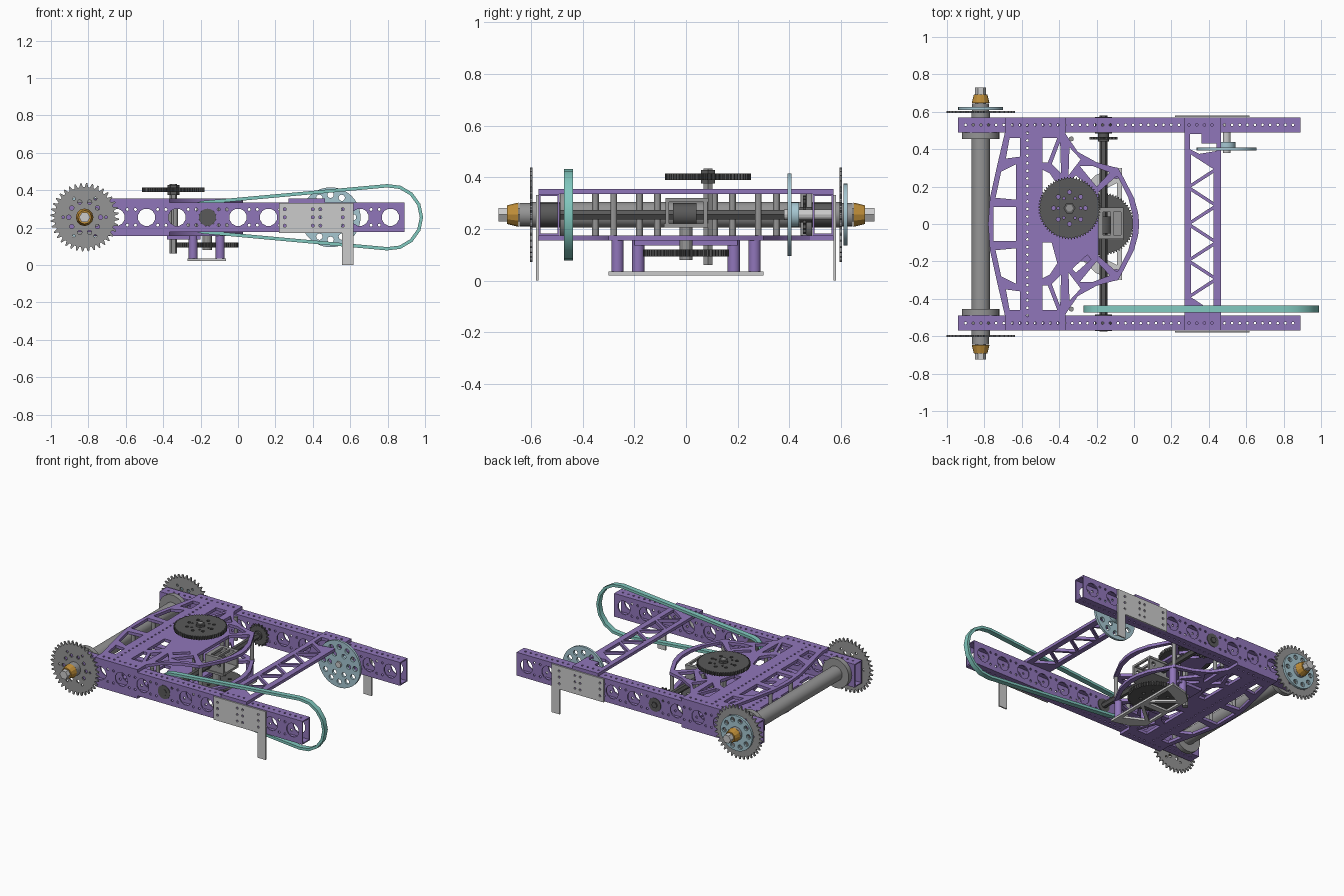
import bpy, bmesh
from math import sin, cos, pi, radians
from mathutils import Matrix

if "Cube" in bpy.data.objects:
    bpy.data.objects.remove(bpy.data.objects["Cube"])

def material(name, rgb):
    m = bpy.data.materials.new(name)
    m.diffuse_color = (*rgb, 1)
    m.use_nodes = True
    m.node_tree.nodes["Principled BSDF"].inputs["Base Color"].default_value = m.diffuse_color
    return m

PURPLE = material("purple", (0.28, 0.18, 0.49))
TEAL = material("teal", (0.22, 0.58, 0.52))
BLUE = material("light_blue", (0.38, 0.57, 0.64))
GOLD = material("gold", (0.52, 0.27, 0.04))
DARK = material("dark_grey", (0.10, 0.10, 0.10))
GREY = material("grey", (0.30, 0.30, 0.30))

def ring(x, y, r, n=24, a0=0.0):
    return [(x + r * cos(a0 + 2 * pi * i / n), y + r * sin(a0 + 2 * pi * i / n)) for i in range(n)]

def rect(x0, x1, y0, y1):
    return [(x0, y0), (x1, y0), (x1, y1), (x0, y1)]

def flip(loop):
    return [(x, -y) for x, y in loop]

def ring_of_holes(x, y, dist, r, count, n=10, a0=0.0):
    return [ring(px, py, r, n) for px, py in ring(x, y, dist, count, a0)]

def slab(name, loops, lo, hi, axis='z', mat=None):
    """First loop is the outline, the others are holes; extruded from lo to hi along the axis."""
    cu = bpy.data.curves.new(name, 'CURVE')
    cu.dimensions, cu.fill_mode, cu.extrude = '2D', 'BOTH', (hi - lo) / 2
    for loop in loops:
        sp = cu.splines.new('POLY')
        sp.points.add(len(loop) - 1)
        for p, (x, y) in zip(sp.points, loop):
            p.co = (x, y, 0, 1)
        sp.use_cyclic_u = True
    tmp = bpy.data.objects.new("tmp", cu)
    bpy.context.collection.objects.link(tmp)
    bpy.context.view_layer.update()
    dg = bpy.context.evaluated_depsgraph_get()
    me = bpy.data.meshes.new_from_object(tmp.evaluated_get(dg))
    bpy.data.objects.remove(tmp)
    mid = (lo + hi) / 2
    if axis == 'z':
        me.transform(Matrix.Translation((0, 0, mid)))
    else:
        me.transform(Matrix.Translation((0, mid, 0)) @ Matrix.Rotation(pi / 2, 4, 'X'))
    bm = bmesh.new()
    bm.from_mesh(me)
    bmesh.ops.remove_doubles(bm, verts=bm.verts, dist=1e-5)
    bmesh.ops.recalc_face_normals(bm, faces=bm.faces)
    bm.to_mesh(me)
    bm.free()
    me.name = name
    me.materials.clear()
    if mat:
        me.materials.append(mat)
    ob = bpy.data.objects.new(name, me)
    bpy.context.collection.objects.link(ob)
    return ob

def gear(name, x, y, r, teeth, depth, lo, hi, axis, mat, holes=()):
    pts = []
    for i in range(teeth):
        for f, rr in ((0, r - depth), (0.3, r - depth), (0.55, r), (0.75, r)):
            a = 2 * pi * (i + f) / teeth
            pts.append((x + rr * cos(a), y + rr * sin(a)))
    return slab(name, [pts, *holes], lo, hi, axis, mat)

ZC, AX, SX, P = 0.255, -0.82, -0.163, 0.163   # axle height, drive axle x, cross shaft x, hole pitch

# Side rails: hollow tubes with round windows and bolt holes
web = [rect(-0.94, 0.89, 0.175, 0.335)]
for k in range(-5, 6):
    web.append(ring(k * P, ZC, 0.047, 12, pi / 12))
    if k < 5:
        web += [ring((k + 0.5) * P + dx, ZC + dz, 0.008, 8) for dx in (-0.022, 0.022) for dz in (-0.042, 0.042)]
for s, side in ((-1, "front"), (1, "back")):
    for a, w in ((0.49, "inner"), (0.562, "outer")):
        slab(f"{side}_rail_{w}_web", web, *sorted((s * a, s * (a + 0.008))), 'y', PURPLE)
    flange = [rect(-0.94, 0.89, *sorted((s * 0.498, s * 0.562)))]
    flange += [ring(-0.9 + 0.0407 * i, s * 0.53, 0.007, 8) for i in range(44)]
    for z, w in ((0.175, "bottom"), (0.327, "top")):
        slab(f"{side}_rail_{w}_flange", flange, z, z + 0.008, 'z', PURPLE)

# Large pierced gusset plates, top and bottom
half = [(-0.78, 0), (-0.77, 0.14), (-0.73, 0.32), (-0.69, 0.49), (-0.69, 0.57), (-0.365, 0.57),
        (-0.365, 0.48), (-0.30, 0.385), (-0.20, 0.33), (-0.11, 0.305), (-0.085, 0.30),
        (-0.06, 0.255), (0.0, 0.14), (0.022, 0.06), (0.028, 0)]
outline = half + flip(half[1:-1])[::-1]
cuts = [[(-0.665, 0.46), (-0.61, 0.46), (-0.61, 0.36), (-0.685, 0.35)],
        [(-0.71, 0.28), (-0.63, 0.32), (-0.63, 0.13), (-0.74, 0.14)],
        [(-0.49, 0.46), (-0.41, 0.46), (-0.46, 0.33), (-0.49, 0.33)],
        [(-0.395, 0.44), (-0.44, 0.32), (-0.39, 0.27)],
        [(-0.345, 0.41), (-0.285, 0.345), (-0.35, 0.26)],
        [(-0.29, 0.31), (-0.22, 0.31), (-0.13, 0.275), (-0.20, 0.2)],
        [(-0.49, 0.29), (-0.45, 0.27), (-0.41, 0.21), (-0.44, 0.1), (-0.49, 0.1)],
        [(-0.33, 0.24), (-0.31, 0.26), (-0.23, 0.19), (-0.25, 0.165)]]
gusset = [outline] + cuts + [flip(c) for c in cuts]
gusset.append([(-0.75, 0.09), (-0.63, 0.09), (-0.63, -0.09), (-0.75, -0.09)])
motor_side = [(-0.19, 0.17), (-0.10, 0.25), (-0.085, 0.25), (-0.03, 0.14), (-0.008, 0.05)]
gusset.append(motor_side + flip(motor_side)[::-1])
gusset += [ring(-0.57, -0.53 + 0.0407 * i, 0.007, 8) for i in range(27)]
gusset += [ring(-0.65 + 0.0407 * i, s * 0.53, 0.007, 8) for i in (0, 1, 3, 4, 5, 6) for s in (-1, 1)]
slab("top_gusset_plate", gusset, 0.335, 0.355, 'z', PURPLE)
slab("bottom_gusset_plate", gusset, 0.155, 0.175, 'z', PURPLE)
slab("lower_gear_plate", [rect(-0.38, -0.20, -0.2, 0.2), ring(-0.345, 0.085, 0.025)], 0.135, 0.155, 'z', PURPLE)

# Standoffs between the gusset plates
for x, y in ((-0.09, 0.28), (-0.21, 0.18), (-0.335, 0.455), (-0.365, 0.35), (-0.72, 0.11)):
    for s in (-1, 1):
        slab("plate_standoff", [ring(x, s * y, 0.013, 12)], 0.175, 0.335, 'z', GREY)

# Crossbar: zigzag truss plate on top of the rails
truss = [rect(0.27, 0.465, -0.57, 0.57)]
y = -0.47
for i in range(8):
    a, b = (0.305, 0.425) if i % 2 else (0.425, 0.305)
    truss.append([(a, y), (a, y + 0.155), (b, y + 0.078)])
    y += 0.098
truss.append([(0.30, 0.40), (0.30, 0.48), (0.36, 0.48), (0.36, 0.43), (0.44, 0.43), (0.44, 0.39), (0.35, 0.375)])
truss += [ring(0.295 + 0.0407 * i, s * 0.53, 0.007, 8) for i in range(4) for s in (-1, 1)]
slab("crossbar_truss", truss, 0.335, 0.355, 'z', PURPLE)

# Drive axle, its bearings, sprockets and end nuts
slab("drive_axle_tube", [ring(AX, ZC, 0.05, 32)], -0.6, 0.6, 'y', GREY)
slab("drive_axle_hex_shaft", [ring(AX, ZC, 0.03, 6)], -0.725, 0.73, 'y')
for s in (-1, 1):
    def sl(a, b):
        return sorted((s * a, s * b))
    slab("axle_bearing_flange", [ring(AX, ZC, 0.10, 32)], *sl(0.455, 0.488), 'y', GREY)
    gear("drive_sprocket", AX, ZC, 0.183, 36, 0.022, *sl(0.594, 0.604), 'y', GREY,
         ring_of_holes(AX, ZC, 0.085, 0.012, 10) + ring_of_holes(AX, ZC, 0.115, 0.008, 6))
    slab("sprocket_hub", [ring(AX, ZC, 0.045, 24)], *sl(0.604, 0.645), 'y', GREY)
    cone = bmesh.new()
    bmesh.ops.create_cone(cone, cap_ends=True, segments=12, radius1=0.036, radius2=0.047, depth=0.045,
                          matrix=Matrix.Translation((AX, s * 0.67, ZC)) @ Matrix.Rotation(s * pi / 2, 4, 'X'))
    me = bpy.data.meshes.new("axle_nut")
    cone.to_mesh(me)
    cone.free()
    me.materials.append(GOLD)
    bpy.context.collection.objects.link(bpy.data.objects.new("axle_nut", me))
slab("brake_hub_disc", [ring(AX, ZC, 0.12, 40)] + ring_of_holes(AX, ZC, 0.092, 0.016, 10), 0.61, 0.625, 'y', BLUE)

# Cross shaft with rail bearings and small pulley
slab("cross_shaft", [ring(SX, ZC, 0.021, 6)], -0.575, 0.58, 'y', DARK)
for s in (-1, 1):
    slab("shaft_bearing", [ring(SX, ZC, 0.046, 24)], *sorted((s * 0.485, s * 0.573)), 'y', DARK)
gear("small_sprocket", SX, ZC, 0.075, 18, 0.012, 0.453, 0.465, 'y', DARK)
slab("small_sprocket_hub", [ring(SX, ZC, 0.03, 16)], 0.44, 0.49, 'y', DARK)

# Belt loop on the front side
def belt_loop(inset):
    R, r, pts = 0.178 - inset, 0.088 - inset, []
    for i in range(9):
        a = radians(95 - 190 * i / 8)
        pts.append((0.812 + R * cos(a), ZC + R * sin(a)))
    for i in range(9):
        a = radians(265 - 170 * i / 8)
        pts.append((-0.182 + r * cos(a), ZC + r * sin(a)))
    return pts
slab("drive_belt", [belt_loop(0), belt_loop(0.018)], -0.472, -0.437, 'y', TEAL)

# Light blue wheel disc and its hub
slab("wheel_disc", [ring(0.495, ZC, 0.16, 48), ring(0.495, ZC, 0.022, 6)]
     + ring_of_holes(0.495, ZC, 0.072, 0.016, 6, 12) + ring_of_holes(0.495, ZC, 0.12, 0.017, 12, 12), 0.392, 0.408, 'y', BLUE)
slab("wheel_disc_hub", [ring(0.495, ZC, 0.048, 24), ring(0.495, ZC, 0.022, 6)], 0.408, 0.438, 'y', BLUE)
slab("wheel_disc_axle", [ring(0.495, ZC, 0.02, 12)], 0.38, 0.565, 'y')

# Outer side plates with a hanging leg
bracket = [[(0.22, 0.172), (0.555, 0.172), (0.555, 0.0), (0.617, 0.0), (0.617, 0.332), (0.22, 0.332)]]
bracket += [ring(x, z, 0.008, 8) for x in (0.25, 0.40, 0.44, 0.56) for z in (0.21, ZC, 0.298)]
for s in (-1, 1):
    slab("side_bracket", bracket, *sorted((s * 0.571, s * 0.58)), 'y')

# Turning gears on upright shafts
gear("top_gear", -0.345, 0.085, 0.167, 64, 0.009, 0.39, 0.414, 'z', DARK,
     ring_of_holes(-0.345, 0.085, 0.085, 0.011, 8) + ring_of_holes(-0.345, 0.085, 0.06, 0.007, 6))
slab("top_gear_hub", [ring(-0.345, 0.085, 0.032, 6)], 0.375, 0.428, 'z', DARK)
slab("upright_shaft", [ring(-0.345, 0.085, 0.02, 6)], 0.06, 0.434, 'z', GREY)
gear("lower_gear", -0.165, 0, 0.167, 64, 0.009, 0.094, 0.12, 'z', DARK, ring_of_holes(-0.165, 0, 0.085, 0.011, 8))
slab("lower_gear_shaft", [ring(-0.165, 0, 0.025, 12)], 0.08, 0.22, 'z', GREY)

# Gearbox around the cross shaft
slab("gearbox_base", [rect(-0.27, -0.055, -0.085, 0.085)], 0.205, 0.22, 'z', GREY)
slab("gearbox_top", [rect(-0.195, -0.055, -0.08, 0.088), rect(-0.165, -0.125, -0.06, 0.065),
                     rect(-0.11, -0.07, -0.06, 0.065)], 0.305, 0.32, 'z', GREY)
for y in (-0.08, 0.068):
    slab("gearbox_cheek", [rect(-0.195, -0.055, 0.22, 0.305), ring(-0.09, 0.275, 0.015, 10)], y, y + 0.015, 'y', GREY)
slab("gearbox_bevel_gear", [ring(SX, ZC, 0.045, 24)], -0.05, 0.04, 'y', DARK)

# Bottom guard frame hung on posts
guard = [[(-0.27, -0.2), (-0.20, -0.265), (-0.065, -0.3), (-0.065, 0.3), (-0.20, 0.265), (-0.27, 0.2)]]
for s in (-1, 1):
    guard.append([(-0.25, s * 0.02), (-0.25, s * 0.15), (-0.10, s * 0.02)])
    guard.append([(-0.09, s * 0.04), (-0.09, s * 0.22), (-0.22, s * 0.155)])
slab("bottom_guard", guard, 0.02, 0.035, 'z')
for x, y in ((-0.24, 0.185), (-0.095, 0.265)):
    for s in (-1, 1):
        slab("guard_post", [ring(x, s * y, 0.024, 16)], 0.035, 0.156, 'z', PURPLE)

# Smooth round sides, keep edges sharp
bpy.ops.object.select_all(action='SELECT')
bpy.context.view_layer.objects.active = bpy.context.selected_objects[0]
bpy.ops.object.shade_smooth_by_angle(angle=radians(28))
